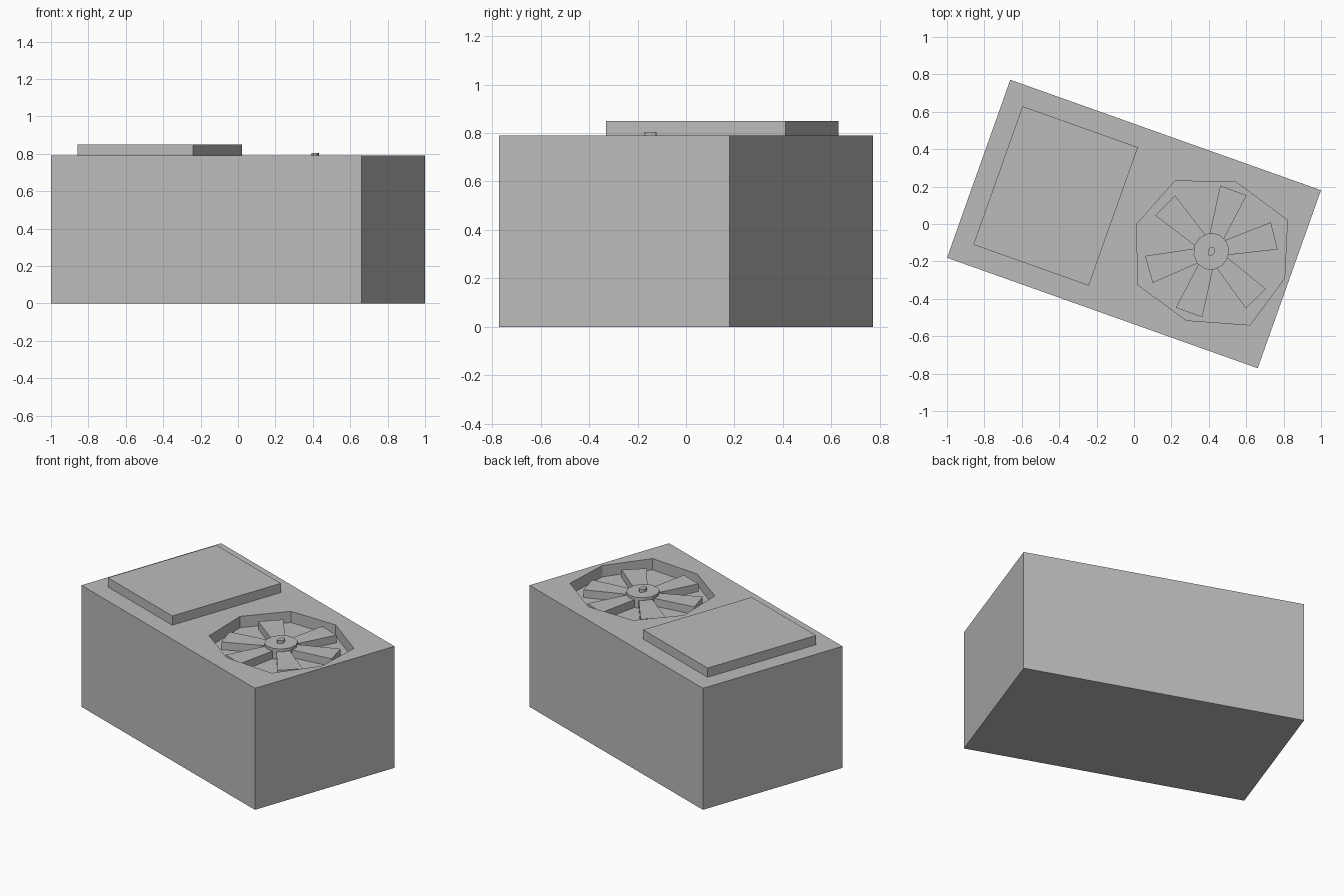
import bpy, bmesh
from math import radians, sin, cos, pi
from mathutils import Vector

cube = bpy.data.objects.get("Cube")
if cube:
    bpy.data.objects.remove(cube)

TURN = radians(-19.57)
FAN = Vector((0.413, -0.147))
TOP, FLOOR = 0.79, 0.717

grey = bpy.data.materials.new("plain grey")
grey.use_nodes = True
grey.diffuse_color = (0.5, 0.5, 0.5, 1)
grey.node_tree.nodes["Principled BSDF"].inputs["Base Color"].default_value = (0.5, 0.5, 0.5, 1)


def prism(name, outline, low, high):
    """Extrude a flat outline from low to high."""
    bm = bmesh.new()
    face = bm.faces.new([bm.verts.new((x, y, low)) for x, y in outline])
    extruded = bmesh.ops.extrude_face_region(bm, geom=[face])["geom"]
    moved = [v for v in extruded if isinstance(v, bmesh.types.BMVert)]
    bmesh.ops.translate(bm, verts=moved, vec=(0, 0, high - low))
    bmesh.ops.recalc_face_normals(bm, faces=bm.faces)
    mesh = bpy.data.meshes.new(name)
    bm.to_mesh(mesh)
    bm.free()
    mesh.materials.append(grey)
    obj = bpy.data.objects.new(name, mesh)
    bpy.context.collection.objects.link(obj)
    return obj


def turned(x, y, angle, origin):
    return (origin[0] + x * cos(angle) - y * sin(angle),
            origin[1] + x * sin(angle) + y * cos(angle))


def rectangle(width, depth, centre):
    w, d = width / 2, depth / 2
    return [turned(x, y, TURN, centre) for x, y in ((-w, -d), (w, -d), (w, d), (-w, d))]


def ring(count, rx, ry):
    return [turned(rx * cos(2 * pi * i / count), ry * sin(2 * pi * i / count), TURN, FAN)
            for i in range(count)]


# Housing with an uneven eight-sided fan well
body = prism("housing", rectangle(1.763, 1.01, (0, 0)), 0, TOP)
well = prism("well_cutter", [(0.22, 0.23), (0.545, 0.225), (0.82, 0.02), (0.805, -0.29),
                             (0.62, -0.54), (0.28, -0.515), (0.02, -0.325), (0.015, 0)],
             FLOOR, TOP + 0.1)
well.hide_render = True
cut = body.modifiers.new("fan_well", "BOOLEAN")
cut.operation = "DIFFERENCE"
cut.solver = "EXACT"
cut.object = well
bpy.context.view_layer.objects.active = body
bpy.ops.object.modifier_apply(modifier=cut.name)
bpy.data.objects.remove(well)

# Raised lid
prism("raised_lid", rectangle(0.655, 0.785, (-0.419, 0.15)), TOP, 0.85)

# Fan blades, hub and cap
for number, angle in enumerate((70, 14, -46.5, -110, -164, 135)):
    blade = [(0.07, -0.038), (0.347, -0.075), (0.347, 0.075), (0.07, 0.038)]
    prism(f"fan_blade_{number + 1}", [turned(x, y, radians(angle), FAN) for x, y in blade],
          FLOOR, 0.767)
prism("fan_hub", ring(12, 0.095, 0.1), FLOOR, 0.785)
prism("hub_cap", ring(12, 0.018, 0.026), 0.785, 0.805)
